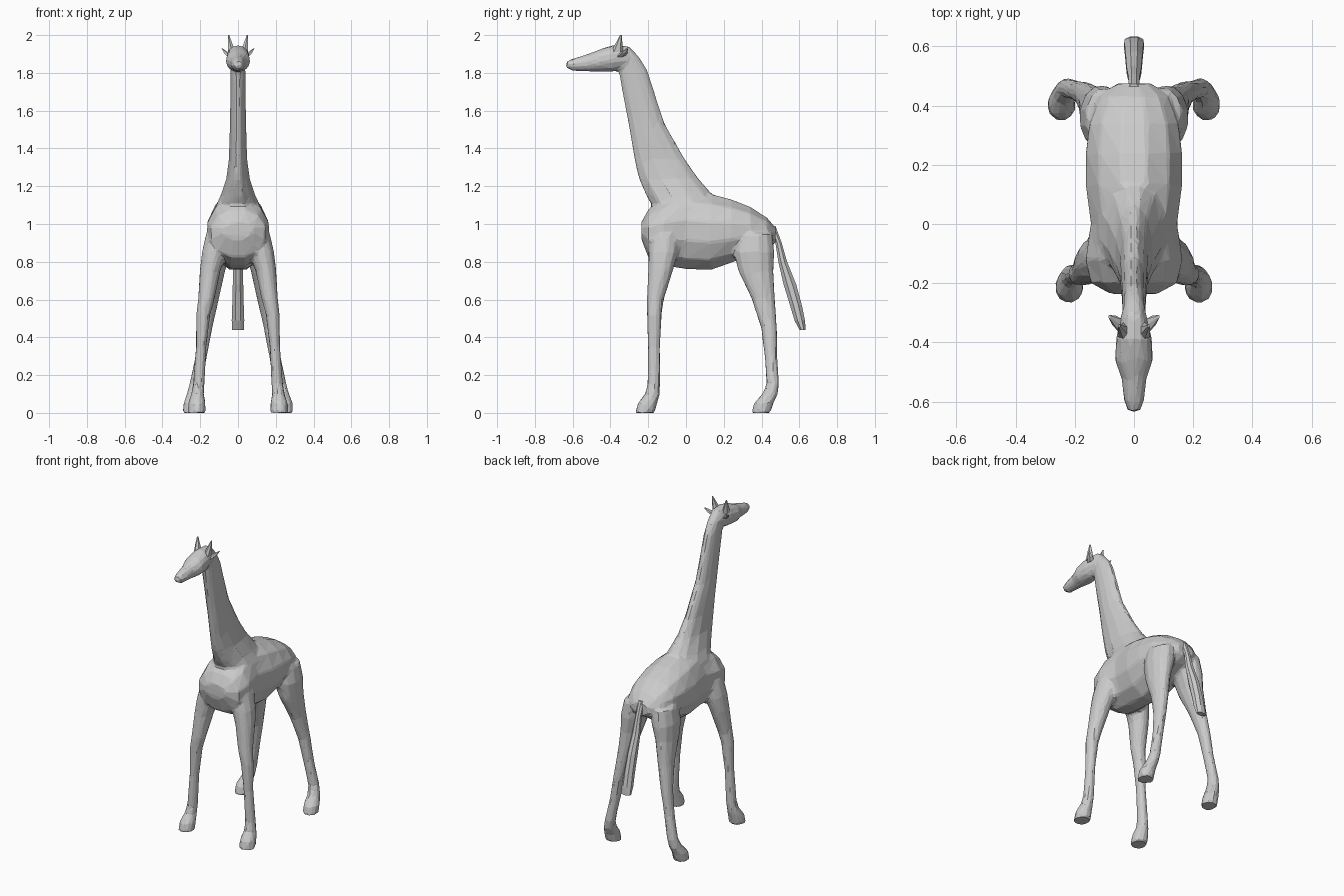
import bpy
import bmesh
from math import cos, sin, tau
from mathutils import Vector

default_cube = bpy.data.objects.get("Cube")
if default_cube:
    bpy.data.objects.remove(default_cube)

grey = bpy.data.materials.new("plain grey")
grey.use_nodes = True
grey.diffuse_color = (0.6, 0.6, 0.6, 1)
grey.node_tree.nodes["Principled BSDF"].inputs["Base Color"].default_value = grey.diffuse_color


def loft(bm, rings, depth_axis, sides=12):
    """Skin ellipses given as (centre, half width, half depth)."""
    loops = []
    for centre, width, depth in rings:
        loop = []
        for i in range(sides):
            angle = tau * (i + 0.5) / sides
            offset = Vector((cos(angle) * width, 0, 0)) + depth_axis * sin(angle) * depth
            loop.append(bm.verts.new(Vector(centre) + offset))
        loops.append(loop)
    for lower, upper in zip(loops, loops[1:]):
        for i in range(sides):
            j = (i + 1) % sides
            bm.faces.new((lower[i], lower[j], upper[j], upper[i]))
    bm.faces.new(loops[0])
    bm.faces.new(loops[-1])


def make_object(name, bm):
    bmesh.ops.recalc_face_normals(bm, faces=bm.faces)
    mesh = bpy.data.meshes.new(name)
    bm.to_mesh(mesh)
    bm.free()
    mesh.materials.append(grey)
    obj = bpy.data.objects.new(name, mesh)
    bpy.context.collection.objects.link(obj)
    return obj


ACROSS = Vector((0, 1, 0))
UP = Vector((0, 0, 1))
body = bmesh.new()

# Torso and head: y, top z, bottom z, half width
torso = [
    (-.237, 1.01, .92, .08), (-.2, 1.08, .82, .15), (-.12, 1.14, .775, .17),
    (0, 1.18, .755, .15), (.13, 1.165, .75, .168), (.24, 1.135, .79, .168),
    (.34, 1.095, .83, .155), (.43, 1.035, .87, .12), (.475, .98, .9, .06),
]
head = [
    (-.635, 1.86, 1.825, .02), (-.6, 1.877, 1.808, .034), (-.52, 1.9, 1.806, .044),
    (-.46, 1.925, 1.803, .066), (-.39, 1.948, 1.805, .062), (-.32, 1.945, 1.82, .048),
    (-.27, 1.91, 1.84, .03),
]
for outline in (torso, head):
    loft(body, [((0, y, (top + low) / 2), w, (top - low) / 2)
                for y, top, low, w in outline], UP)

# Neck: z, front y, back y, half width
neck = [
    (1.0, -.17, .14, .13), (1.09, -.18, .18, .125), (1.15, -.215, .15, .095),
    (1.24, -.254, .07, .064), (1.34, -.276, 0, .05), (1.53, -.307, -.11, .044),
    (1.66, -.332, -.153, .042), (1.81, -.36, -.2, .04), (1.88, -.37, -.243, .04),
    (1.94, -.36, -.3, .03),
]
loft(body, [((0, (front + back) / 2, z), w, (back - front) / 2)
            for z, front, back, w in neck], ACROSS)

# Legs: x, y, z, half width, half depth
front_leg = [
    (.1, -.11, .95, .07, .08), (.125, -.12, .85, .068, .08), (.148, -.135, .75, .056, .066),
    (.168, -.163, .6, .044, .046), (.184, -.168, .52, .038, .04), (.195, -.17, .35, .028, .033),
    (.208, -.17, .15, .031, .035), (.214, -.178, .1, .034, .04), (.218, -.205, .05, .047, .053),
    (.218, -.217, 0, .049, .053),
]
back_leg = [
    (.095, .36, .95, .07, .1), (.11, .36, .85, .075, .11), (.125, .37, .75, .058, .095),
    (.145, .41, .6, .044, .062), (.17, .44, .45, .035, .043), (.195, .45, .3, .031, .034),
    (.225, .46, .15, .033, .034), (.235, .445, .1, .037, .042), (.245, .41, .05, .046, .053),
    (.245, .397, 0, .049, .051),
]
for leg in (front_leg, back_leg):
    for side in (1, -1):
        loft(body, [((side * x, y, z), w, d) for x, y, z, w, d in leg], ACROSS)

# Fuse the body and reduce it to irregular flat facets
body_obj = make_object("body", body)
remesh = body_obj.modifiers.new("fuse", "REMESH")
remesh.mode = "VOXEL"
remesh.voxel_size = 0.011
soften = body_obj.modifiers.new("soften", "SMOOTH")
soften.factor = 0.5
soften.iterations = 4
facet = body_obj.modifiers.new("facet", "DECIMATE")
facet.ratio = 0.06
bpy.context.view_layer.objects.active = body_obj
for modifier in list(body_obj.modifiers):
    bpy.ops.object.modifier_apply(modifier=modifier.name)
for polygon in body_obj.data.polygons:
    polygon.use_smooth = False

# Tail with a heavier tuft: y, z, half width, half depth
tail = bmesh.new()
loft(tail, [((0, y, z), w, d) for y, z, w, d in [
    (.455, .99, .02, .02), (.49, .9, .02, .018), (.512, .8, .026, .025),
    (.55, .68, .03, .036), (.582, .57, .033, .034), (.602, .49, .036, .03),
    (.617, .44, .034, .018)]], ACROSS, 8)
make_object("tail", tail)

# Horns and ears
for side, label in ((1, "left"), (-1, "right")):
    horn = bmesh.new()
    loft(horn, [((side * .033, -.365, 1.91), .022, .034),
                ((side * .042, -.355, 1.955), .014, .018),
                ((side * .05, -.344, 2), .004, .005)], ACROSS, 6)
    make_object(label + "_horn", horn)
    ear = bmesh.new()
    loft(ear, [((side * .035, -.35, 1.885), .022, .025),
               ((side * .06, -.33, 1.905), .016, .02),
               ((side * .083, -.313, 1.928), .004, .006)], ACROSS, 6)
    make_object(label + "_ear", ear)
